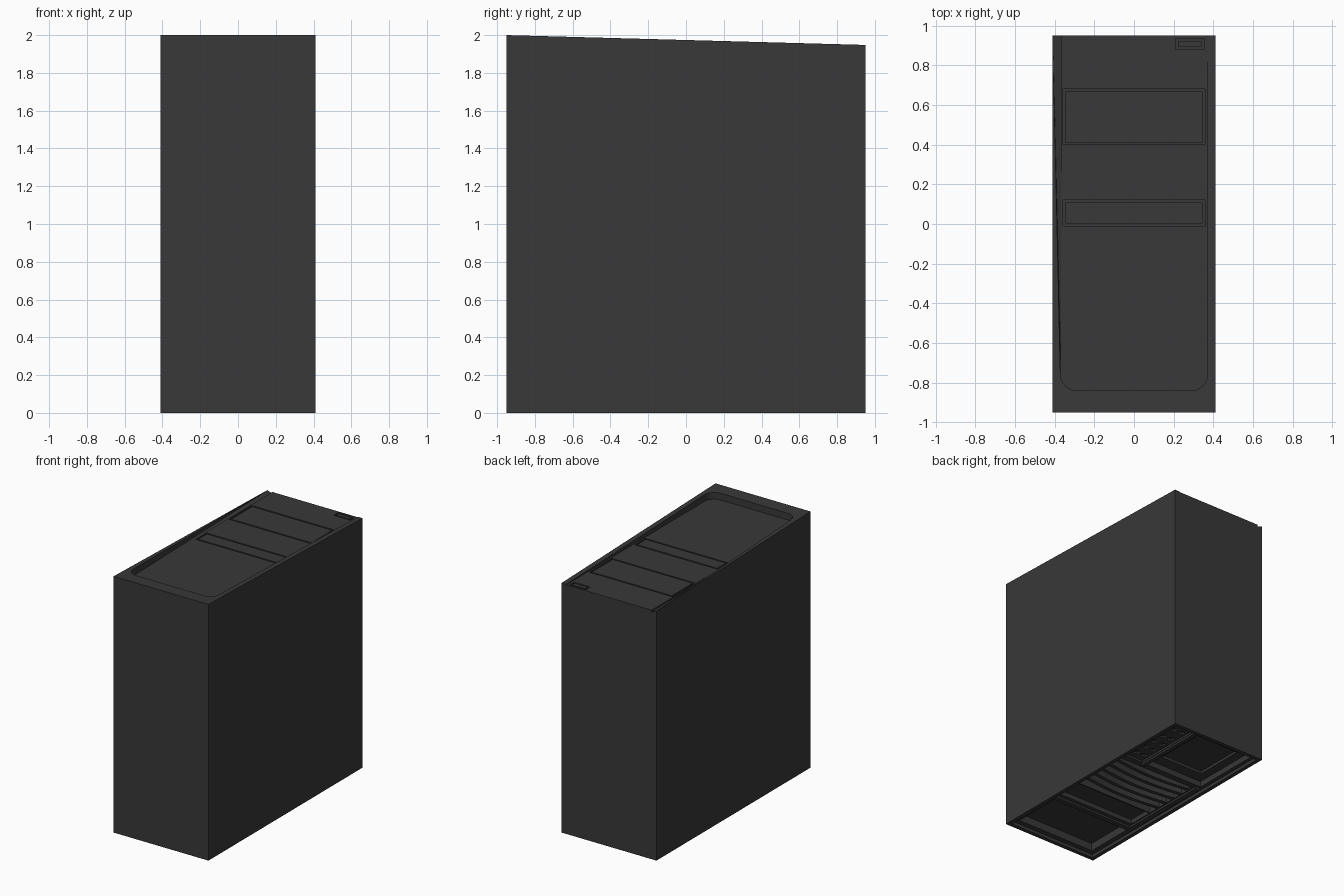
import bpy, bmesh, math

if "Cube" in bpy.data.objects:
    bpy.data.objects.remove(bpy.data.objects["Cube"])

mat = bpy.data.materials.new("dark_plastic")
mat.diffuse_color = (0.04, 0.04, 0.04, 1)
mat.use_nodes = True
mat.node_tree.nodes["Principled BSDF"].inputs["Base Color"].default_value = mat.diffuse_color


def finish(name, bm):
    bmesh.ops.recalc_face_normals(bm, faces=bm.faces)
    me = bpy.data.meshes.new(name)
    bm.to_mesh(me)
    bm.free()
    ob = bpy.data.objects.new(name, me)
    bpy.context.collection.objects.link(ob)
    me.materials.append(mat)
    return ob


def prism(name, pts, vec):
    """Extrude a closed 3D outline along vec."""
    bm = bmesh.new()
    f = bm.faces.new([bm.verts.new(p) for p in pts])
    new = bmesh.ops.extrude_face_region(bm, geom=[f])["geom"]
    bmesh.ops.translate(bm, vec=vec,
                        verts=[v for v in new if isinstance(v, bmesh.types.BMVert)])
    return finish(name, bm)


def box(name, x0, x1, y0, y1, z0, z1):
    return prism(name, [(x0, y0, z0), (x1, y0, z0), (x1, y1, z0), (x0, y1, z0)],
                 (0, 0, z1 - z0))


def cut(target, cutter):
    m = target.modifiers.new("cut", 'BOOLEAN')
    m.operation, m.solver, m.object = 'DIFFERENCE', 'EXACT', cutter
    bpy.context.view_layer.objects.active = target
    bpy.ops.object.modifier_apply(modifier=m.name)
    bpy.data.objects.remove(cutter)


# main case, top sloping down to the back
body = prism("case_body", [(-.41, -.95, 0), (-.41, .95, 0), (-.41, .95, 1.948),
                           (-.41, -.95, 2)], (.82, 0, 0))

# top recess with rounded front corners, open at the back
FLOOR = 1.944
outline = [(.37, 1), (-.37, 1)]
for cx, start in ((-.29, 180), (.29, 270)):
    for i in range(9):
        a = math.radians(start + i * 90 / 8)
        outline.append((cx + .08 * math.cos(a), -.76 + .08 * math.sin(a)))
cut(body, prism("recess", [(x, y, FLOOR) for x, y in outline], (0, 0, .2)))

# tapered slope along the left rim
bm = bmesh.new()
v = [bm.verts.new(p) for p in ((-.368, -.75, FLOOR), (-.368, -.75, 2.05), (-.372, -.75, 2.05),
                               (-.368, 1, 1.93), (-.368, 1, 2.05), (-.411, 1, 2.05),
                               (-.372, -.75, 1.995), (-.411, 1, 1.946))]
for f in ((0, 1, 2, 6), (3, 7, 5, 4), (0, 3, 4, 1), (1, 4, 5, 2), (2, 5, 7, 6), (0, 6, 7), (0, 7, 3)):
    bm.faces.new([v[i] for i in f])
cut(body, finish("slope", bm))

# panel grooves in the top floor
for x0, x1, y0, y1 in ((-.358, .358, .4, .681), (-.358, .358, -.01, .121), (.21, .352, .88, .935)):
    g = .012
    for r in ((x0, x1, y0, y0 + g), (x0, x1, y1 - g, y1),
              (x0, x0 + g, y0 + g / 2, y1 - g / 2), (x1 - g, x1, y0 + g / 2, y1 - g / 2)):
        cut(body, box("groove", *r, FLOOR - .012, 2.1))

# underside pockets
cut(body, box("pocket", -.38, .38, -.92, .92, -.1, .025))
for r in ((-.34, .34, -.88, -.48, .085), (-.31, .36, -.40, -.20, .06),
          (-.31, .36, -.19, .28, .09), (-.35, .16, .33, .89, .07),
          (-.28, .09, .42, .82, .09), (.2, .36, .33, .89, .04)):
    cut(body, box("pocket", *r[:4], -.1, r[4]))

# underside port slots beside the rear pocket
for y in (.40, .50, .60, .70, .82):
    for x in (.24, .31):
        cut(body, box("slot", x - .02, x + .02, y - .02, y + .02, -.1, .055))

# underside bowed ribs
for i in range(5):
    y = -.12 + i * .085
    n = 12
    arc = [(-.31 + .67 * k / n, y - .03 * math.sin(math.pi * k / n)) for k in range(n + 1)]
    pts = [(x, q, .03) for x, q in arc] + [(x, q + .03, .03) for x, q in reversed(arc)]
    prism(f"underside_rib_{i + 1}", pts, (0, 0, .065))

# underside frame rails
box("underside_cross_rail", -.34, .38, -.47, -.43, .01, .03)
box("underside_side_rail", -.36, -.32, -.47, .31, .01, .03)
box("underside_rear_rail", .165, .195, .31, .92, .01, .03)
